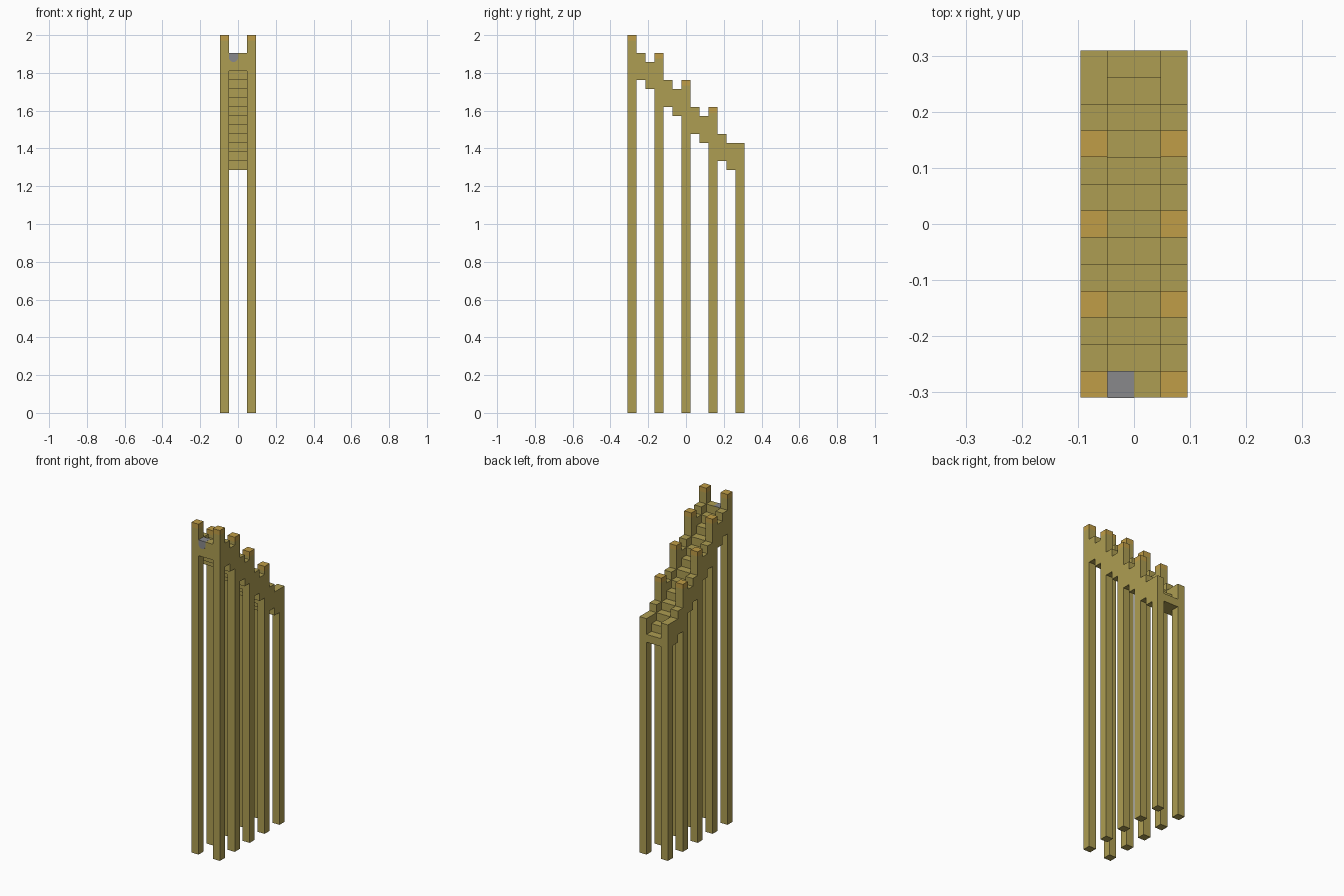
import bpy, bmesh, math

cube = bpy.data.objects.get("Cube")
if cube:
    bpy.data.objects.remove(cube, do_unlink=True)

U = 2 / 42          # one block
COLS = 13           # blocks from front to back
LIP = 0.6           # height of the post caps, in blocks
SKIN = 0.02         # thickness of painted plates, in blocks


def material(name, rgb):
    mat = bpy.data.materials.new(name)
    mat.use_nodes = True
    mat.diffuse_color = (*rgb, 1)
    mat.node_tree.nodes["Principled BSDF"].inputs["Base Color"].default_value = (*rgb, 1)
    return mat


WOOD = material("olive_wood", (0.42, 0.34, 0.085))
GLOW = material("orange_cap", (0.53, 0.34, 0.063))
GREY = material("grey_stone", (0.25, 0.25, 0.26))


def extrude(name, outline, direction, mat):
    """Sweep a closed outline, given in blocks, along a direction."""
    bm = bmesh.new()
    face = bm.faces.new([bm.verts.new(p) for p in outline])
    grown = bmesh.ops.extrude_face_region(bm, geom=[face])["geom"]
    moved = [v for v in grown if isinstance(v, bmesh.types.BMVert)]
    bmesh.ops.translate(bm, verts=moved, vec=direction)
    # Blocks to units, centred front to back
    for v in bm.verts:
        v.co.y -= COLS / 2
        v.co *= U
    bmesh.ops.recalc_face_normals(bm, faces=bm.faces)
    mesh = bpy.data.meshes.new(name)
    bm.to_mesh(mesh)
    bm.free()
    mesh.materials.append(mat)
    obj = bpy.data.objects.new(name, mesh)
    bpy.context.collection.objects.link(obj)
    return obj


def box(name, x, y, z, size, mat):
    w, d, h = size
    base = [(x, y, z), (x + w, y, z), (x + w, y + d, z), (x, y + d, z)]
    return extrude(name, base, (0, 0, h), mat)


def stepped_outline(x, top, bottom):
    """Side outline of a row of columns with given top and bottom heights."""
    pts = []
    for c in range(COLS):
        pts += [(x, c, top(c)), (x, c + 1, top(c))]
    for c in reversed(range(COLS)):
        pts += [(x, c + 1, bottom(c)), (x, c, bottom(c))]
    return [p for i, p in enumerate(pts) if p != pts[i - 1]]


def is_post(c):
    return c % 3 == 0


def post_top(c):
    return 42 if c == 0 else max(43 - c, 0) if c < 12 else 30


def rail_top(c):
    if is_post(c):
        return post_top(c) - (LIP if c < 12 else 0)
    return 41 - c


def rail_bottom(c):
    return 0 if is_post(c) else 38 - c


# Side walls: stepped rail with its posts, and a cap on each raised post
for side, x in (("right", -2), ("left", 1)):
    extrude(side + "_rail_and_posts", stepped_outline(x, rail_top, rail_bottom), (1, 0, 0), WOOD)
    for c in range(0, 12, 3):
        box(f"{side}_post_cap_{c // 3}", x, c, post_top(c) - LIP, (1, 1, LIP), GLOW)

# Stair flight between the walls
extrude("stair_treads", stepped_outline(-1, lambda c: 40 - c, lambda c: max(38 - c, 27)),
        (2, 0, 0), WOOD)

# Grey patch on the top step, with a rounded front
box("step_patch_top", -1, 0, 40, (1, 1, SKIN), GREY)
arc = [math.pi + math.pi * i / 8 for i in range(9)]
half_round = [(-0.5 + 0.5 * math.cos(a), 0, 39.5 + 0.5 * math.sin(a)) for a in arc]
extrude("step_patch_front", [(-1, 0, 40)] + half_round + [(0, 0, 40)], (0, -SKIN, 0), GREY)
